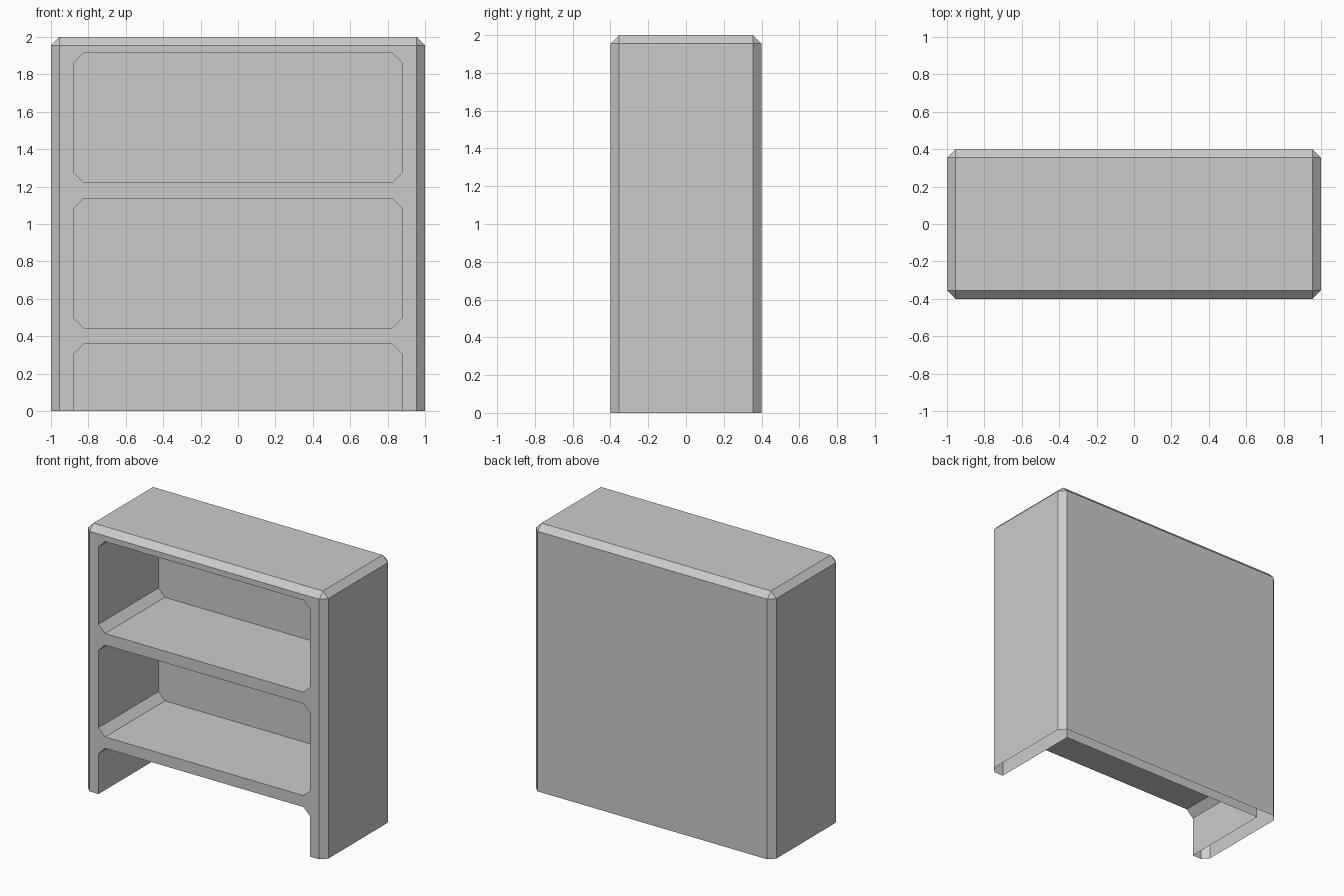
import bpy, bmesh

if "Cube" in bpy.data.objects:
    bpy.data.objects.remove(bpy.data.objects["Cube"])

W, D, H = 1.0, 0.4, 2.0   # half width, half depth, height


def add_object(name, bm):
    bmesh.ops.recalc_face_normals(bm, faces=bm.faces)
    mesh = bpy.data.meshes.new(name)
    bm.to_mesh(mesh)
    bm.free()
    obj = bpy.data.objects.new(name, mesh)
    bpy.context.collection.objects.link(obj)
    return obj


def opening_cutter(name, z0, z1, half=0.88, c=0.055, back=0.31):
    """Chamfered rectangle extruded from in front of the case to the back panel."""
    profile = [(-half, z0 + c), (-half + c, z0), (half - c, z0), (half, z0 + c),
               (half, z1 - c), (half - c, z1), (-half + c, z1), (-half, z1 - c)]
    bm = bmesh.new()
    face = bm.faces.new([bm.verts.new((x, -D - 0.2, z)) for x, z in profile])
    ext = bmesh.ops.extrude_face_region(bm, geom=[face])
    verts = [v for v in ext["geom"] if isinstance(v, bmesh.types.BMVert)]
    bmesh.ops.translate(bm, verts=verts, vec=(0, back + D + 0.2, 0))
    obj = add_object(name, bm)
    obj.hide_render = True
    return obj


# Case: box with every edge chamfered except around the bottom
bm = bmesh.new()
bmesh.ops.create_cube(bm, size=1)
for v in bm.verts:
    v.co = (v.co.x * 2 * W, v.co.y * 2 * D, (v.co.z + 0.5) * H)
edges = [e for e in bm.edges if max(v.co.z for v in e.verts) > 1]
bmesh.ops.bevel(bm, geom=edges, offset=0.045, offset_type='OFFSET',
                segments=1, profile=0.5, affect='EDGES')
case = add_object("bookcase", bm)

# Shelf openings: two closed bays and a bottom bay open to the floor
bays = [("upper_bay", 1.222, 1.913), ("middle_bay", 0.444, 1.135), ("floor_bay", -0.3, 0.358)]
cutters = [opening_cutter(*b) for b in bays]
for cutter in cutters:
    mod = case.modifiers.new(cutter.name, 'BOOLEAN')
    mod.operation = 'DIFFERENCE'
    mod.solver = 'EXACT'
    mod.object = cutter
bpy.context.view_layer.update()
evaluated = case.evaluated_get(bpy.context.evaluated_depsgraph_get())
result = bpy.data.meshes.new_from_object(evaluated)
case.modifiers.clear()
case.data = result
for cutter in cutters:
    bpy.data.objects.remove(cutter)

# Underside rim is left open
bm = bmesh.new()
bm.from_mesh(case.data)
rim = [f for f in bm.faces if all(abs(v.co.z) < 1e-4 for v in f.verts)]
bmesh.ops.delete(bm, geom=rim, context='FACES')
bm.to_mesh(case.data)
bm.free()
